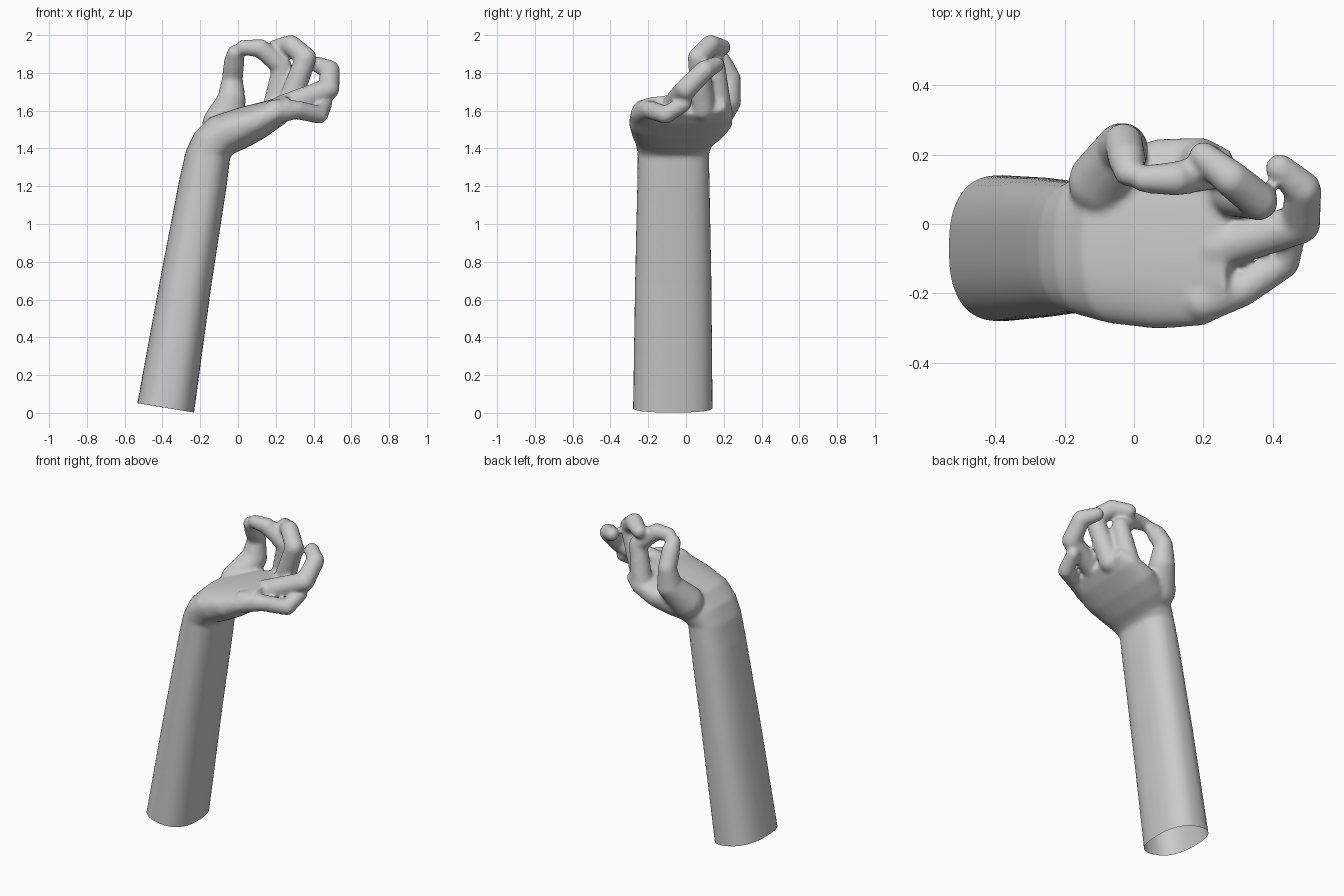
import bpy, bmesh, math
from mathutils import Vector

if "Cube" in bpy.data.objects:
    bpy.data.objects.remove(bpy.data.objects["Cube"])

bm = bmesh.new()


def section(inner, outer, y0, y1, n=32, k=0.8):
    """Rounded cross-section between two x/z outline points."""
    a = Vector((inner[0], 0, inner[1]))
    b = Vector((outer[0], 0, outer[1]))
    mid = (a + b) / 2 + Vector((0, (y0 + y1) / 2, 0))
    half, width = (a - b) / 2, Vector((0, (y1 - y0) / 2, 0))
    ring = []
    for i in range(n):
        t = 2 * math.pi * i / n
        c, s = math.cos(t), math.sin(t)
        c = math.copysign(abs(c) ** k, c)
        s = math.copysign(abs(s) ** k, s)
        ring.append(bm.verts.new(mid + half * s + width * c))
    return ring


def loft(rings):
    for r, q in zip(rings, rings[1:]):
        n = len(r)
        for i in range(n):
            bm.faces.new((r[i], r[(i + 1) % n], q[(i + 1) % n], q[i]))
    bm.faces.new(rings[0])
    bm.faces.new(rings[-1])


def finger(joints):
    """Chain of tapered capsules; each joint is x, y, z, radius."""
    for j in joints:
        ret = bmesh.ops.create_uvsphere(bm, u_segments=16, v_segments=10, radius=j[3])
        bmesh.ops.translate(bm, verts=ret["verts"], vec=j[:3])
    for a, b in zip(joints, joints[1:]):
        p, q = Vector(a[:3]), Vector(b[:3])
        ret = bmesh.ops.create_cone(bm, cap_ends=True, segments=16, radius1=a[3],
                                    radius2=b[3], depth=(q - p).length)
        rot = (q - p).to_track_quat('Z', 'Y').to_matrix().to_4x4()
        rot.translation = (p + q) / 2
        bmesh.ops.transform(bm, matrix=rot, verts=ret["verts"])


# forearm, wrist and palm
loft([section(*s) for s in (
    ((-0.55, -0.04), (-0.245, -0.09), -0.282, 0.142),
    ((-0.41, 0.72), (-0.14, 0.68), -0.27, 0.135),
    ((-0.31, 1.24), (-0.06, 1.20), -0.258, 0.125),
    ((-0.275, 1.39), (-0.04, 1.36), -0.256, 0.122),
    ((-0.23, 1.485), (-0.01, 1.38), -0.268, 0.145),
    ((-0.15, 1.565), (0.05, 1.405), -0.288, 0.20),
    ((0.0, 1.615), (0.14, 1.455), -0.302, 0.245),
    ((0.16, 1.655), (0.24, 1.525), -0.293, 0.25),
    ((0.26, 1.685), (0.30, 1.58), -0.25, 0.21),
)])

# thumb
finger([(-0.09, 0.12, 1.53, 0.10), (-0.035, 0.215, 1.65, 0.078),
        (-0.03, 0.235, 1.77, 0.056), (-0.02, 0.185, 1.86, 0.055),
        (-0.015, 0.15, 1.905, 0.044)])
# index finger
finger([(0.19, 0.18, 1.60, 0.065), (0.235, 0.155, 1.83, 0.054),
        (0.12, 0.13, 1.93, 0.05), (0.03, 0.13, 1.935, 0.041)])
# middle finger
finger([(0.26, 0.09, 1.61, 0.065), (0.36, 0.065, 1.88, 0.056),
        (0.28, 0.13, 1.948, 0.054), (0.20, 0.195, 1.935, 0.043)])
# ring finger
finger([(0.24, -0.07, 1.62, 0.065), (0.48, 0.0, 1.715, 0.058),
        (0.487, 0.10, 1.815, 0.053), (0.42, 0.16, 1.845, 0.043)])
# little finger
finger([(0.20, -0.22, 1.595, 0.066), (0.31, -0.19, 1.605, 0.05),
        (0.43, -0.11, 1.578, 0.048), (0.46, -0.01, 1.635, 0.04)])

bmesh.ops.recalc_face_normals(bm, faces=bm.faces)
mesh = bpy.data.meshes.new("arm_and_hand")
bm.to_mesh(mesh)
bm.free()
arm = bpy.data.objects.new("arm_and_hand", mesh)
bpy.context.collection.objects.link(arm)

# fuse all parts into one skin and soften the joins
fuse = arm.modifiers.new("fuse", 'REMESH')
fuse.mode = 'VOXEL'
fuse.voxel_size = 0.011
soft = arm.modifiers.new("soften", 'SMOOTH')
soft.factor = 0.5
soft.iterations = 8
graph = bpy.context.evaluated_depsgraph_get()
skin = bpy.data.meshes.new_from_object(arm.evaluated_get(graph))
arm.modifiers.clear()
arm.data = skin

# open slanted cut at the forearm end
bm = bmesh.new()
bm.from_mesh(skin)
bmesh.ops.bisect_plane(bm, geom=bm.verts[:] + bm.edges[:] + bm.faces[:],
                       plane_co=(-0.385, 0, 0.027), plane_no=(0.165, 0, 1),
                       clear_inner=True)
for f in bm.faces:
    f.smooth = True
bm.to_mesh(skin)
bm.free()
